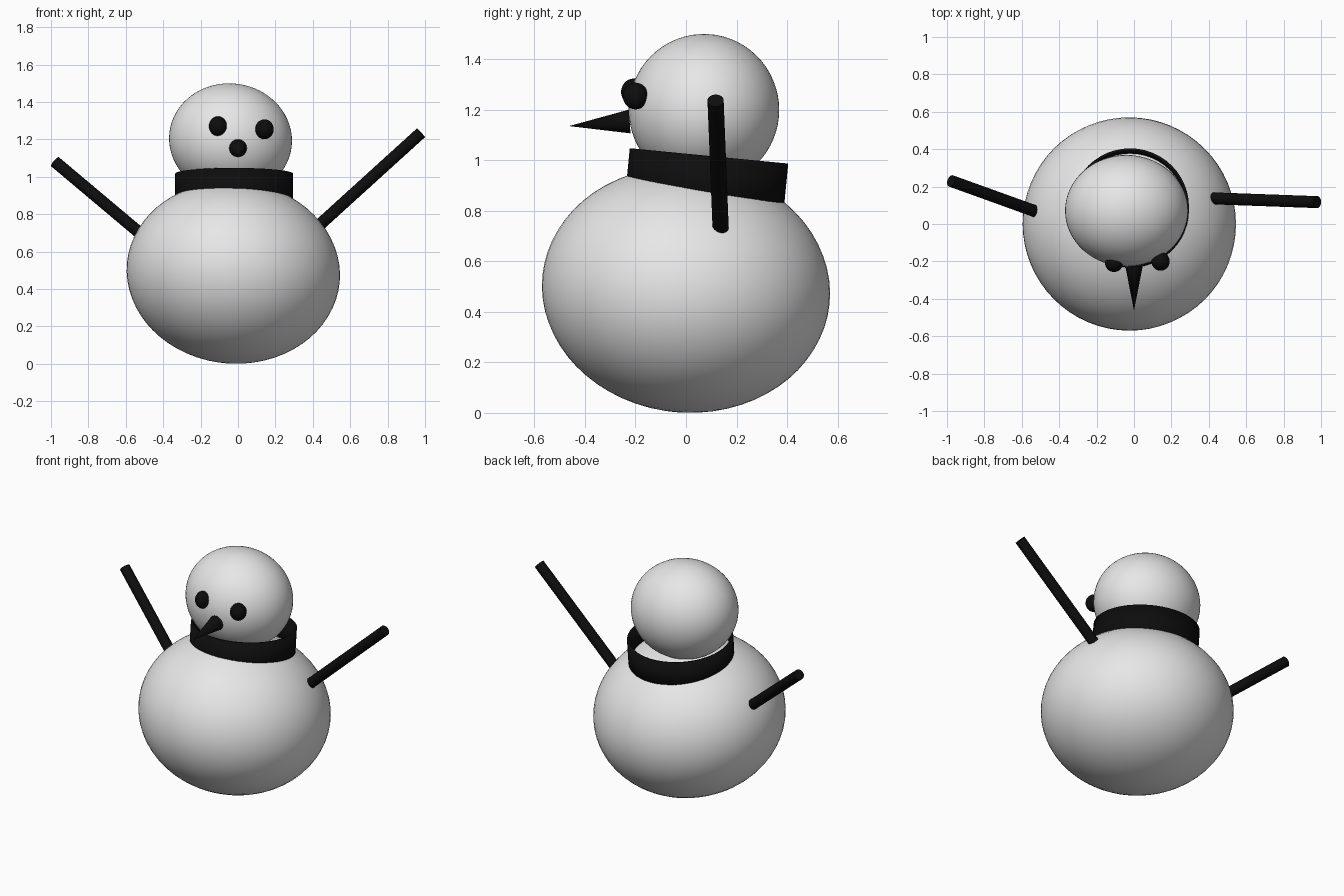
import bpy, math
from mathutils import Vector

if "Cube" in bpy.data.objects:
    bpy.data.objects.remove(bpy.data.objects["Cube"])


def material(name, rgb):
    m = bpy.data.materials.new(name)
    m.diffuse_color = (*rgb, 1)
    m.use_nodes = True
    m.node_tree.nodes["Principled BSDF"].inputs["Base Color"].default_value = m.diffuse_color
    return m


SNOW = material("snow_white", (0.8, 0.8, 0.8))
BLACK = material("coal_black", (0.004, 0.004, 0.004))


def finish(name, mat):
    ob = bpy.context.object
    ob.name = name
    ob.data.materials.append(mat)
    bpy.ops.object.shade_smooth_by_angle(angle=math.radians(35))
    return ob


def ball(name, centre, radii, mat, up=(0, 0, 1), segs=64):
    """Ellipsoid whose short axis leans along 'up'."""
    bpy.ops.mesh.primitive_uv_sphere_add(segments=segs, ring_count=segs // 2, radius=1, location=centre)
    ob = finish(name, mat)
    ob.scale = radii
    ob.rotation_mode = 'QUATERNION'
    ob.rotation_quaternion = Vector((0, 0, 1)).rotation_difference(Vector(up))
    return ob


def rod(name, start, end, r1, r2, mat, fill='NGON'):
    """Cylinder or cone between two points."""
    a, b = Vector(start), Vector(end)
    bpy.ops.mesh.primitive_cone_add(vertices=48, radius1=r1, radius2=r2, depth=(b - a).length,
                                    end_fill_type=fill, location=(a + b) / 2)
    ob = finish(name, mat)
    ob.rotation_mode = 'QUATERNION'
    ob.rotation_quaternion = Vector((0, 0, 1)).rotation_difference(b - a)
    return ob


# Squashed body and head, both leaning slightly
ball("body", (-0.025, 0, 0.488), (0.571, 0.571, 0.486), SNOW, up=(0.09, 0.1, 1))
ball("head", (-0.04, 0.071, 1.199), (0.329, 0.298, 0.3), SNOW, up=(0.12, 0, 1))

# Scarf: an open band tilted backwards and sunk into the body
top = Vector((-0.021, 0.091, 1.017))
axis = Vector((0, 0.097, 1)).normalized()
scarf = rod("scarf", top - axis * 0.21, top, 0.315, 0.315, BLACK, fill='NOTHING')
wall = scarf.modifiers.new("wall", 'SOLIDIFY')
wall.thickness = 0.014
wall.offset = -1

# Eyes and pointed nose
ball("left_eye", (-0.107, -0.207, 1.27), (0.048, 0.05, 0.053), BLACK, segs=32)
ball("right_eye", (0.142, -0.2, 1.254), (0.049, 0.05, 0.053), BLACK, segs=32)
rod("nose", (0, -0.223, 1.153), (0, -0.463, 1.135), 0.047, 0, BLACK)

# Stick arms, pushed a little into the body
for name, inner, outer in (("left_arm", (-0.52, 0.065, 0.695), (-0.978, 0.23, 1.08)),
                           ("right_arm", (0.425, 0.137, 0.733), (0.979, 0.117, 1.236))):
    rod(name, inner, outer, 0.032, 0.032, BLACK)
